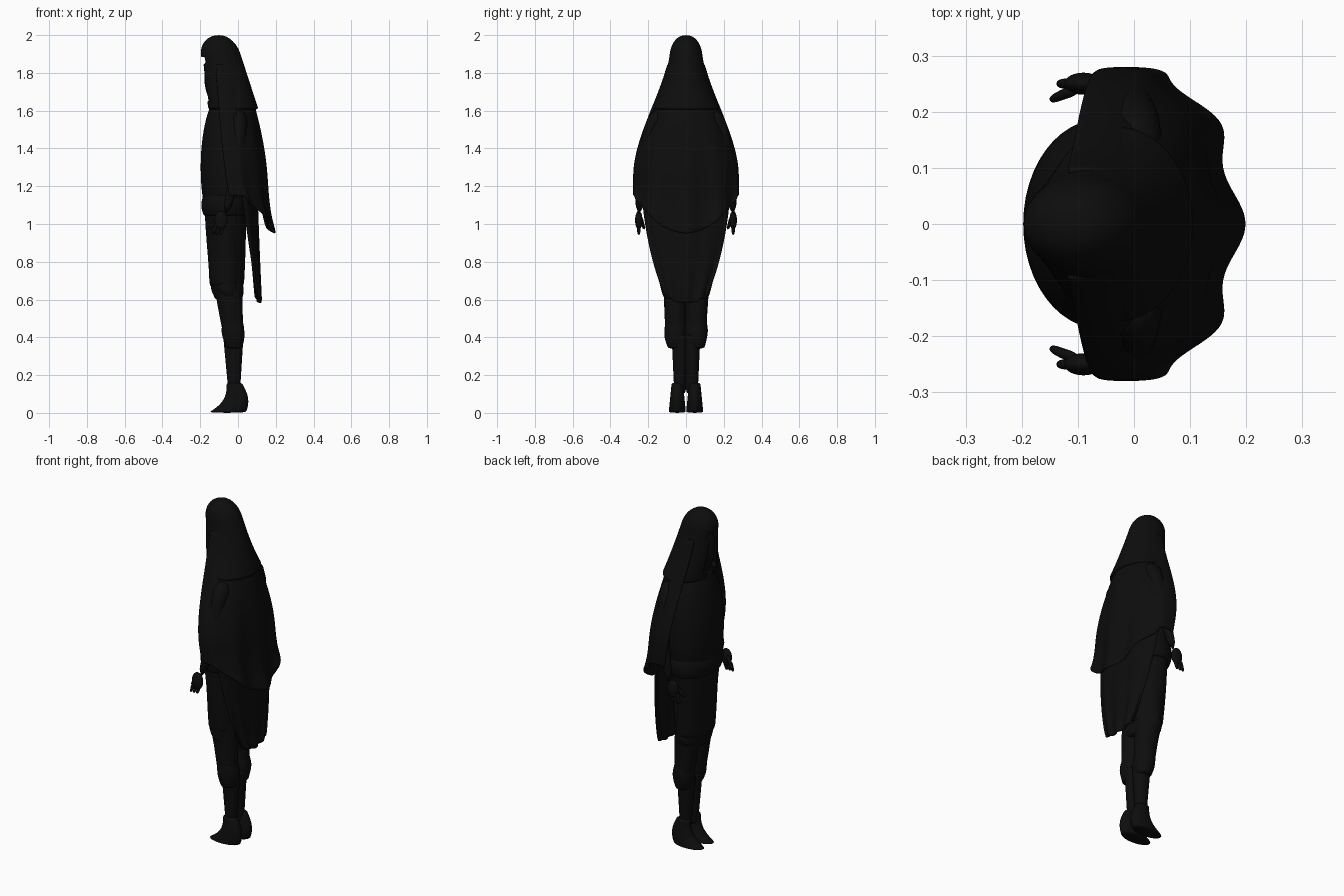
import bpy, bmesh, math
from mathutils import Vector
from math import sin, cos, sqrt, pi, radians

cube = bpy.data.objects.get("Cube")
if cube:
    bpy.data.objects.remove(cube, do_unlink=True)

black = bpy.data.materials.new("soft_black")
black.use_nodes = True
black.diffuse_color = (0.004, 0.004, 0.004, 1)
black.node_tree.nodes["Principled BSDF"].inputs["Base Color"].default_value = black.diffuse_color


def finish(name, bm, thickness=0):
    bmesh.ops.recalc_face_normals(bm, faces=bm.faces)
    mesh = bpy.data.meshes.new(name)
    bm.to_mesh(mesh)
    bm.free()
    mesh.materials.append(black)
    mesh.shade_smooth()
    part = bpy.data.objects.new(name, mesh)
    bpy.context.collection.objects.link(part)
    if thickness:
        shell = part.modifiers.new("thickness", "SOLIDIFY")
        shell.thickness = thickness
        shell.offset = -1
    smooth = part.modifiers.new("smooth", "SUBSURF")
    smooth.levels = smooth.render_levels = 1


def skin(bm, rows, closed=True):
    """Join rows of points with quads, capping closed tubes."""
    rows = [[bm.verts.new(point) for point in row] for row in rows]
    for low, high in zip(rows, rows[1:]):
        count = len(low)
        for i in range(count if closed else count - 1):
            j = (i + 1) % count
            bm.faces.new((low[i], low[j], high[j], high[i]))
    if closed:
        bm.faces.new(rows[0])
        bm.faces.new(rows[-1])
    return bm


def loft(bottom, top, shape, y=0, steps=14, sides=32, fold=0):
    """Stack ovals; shape(u) gives front x, back x and half width."""
    rows = []
    for step in range(steps + 1):
        u = step / steps
        z = bottom + (top - bottom) * u
        front, back, width = shape(u)
        row = []
        for i in range(sides):
            angle = math.tau * i / sides
            ripple = 1 + fold * sin(5 * angle + 9 * u)
            row.append(((front + back) / 2 + cos(angle) * ripple * (back - front) / 2,
                        y + sin(angle) * ripple * width, z))
        rows.append(row)
    return skin(bmesh.new(), rows)


def taper(start, end, bulge=0):
    """Blend two ovals, swelling in the middle."""
    def shape(u):
        front, back, width = (a + (b - a) * u for a, b in zip(start, end))
        swell = bulge * sin(pi * u)
        return front - swell, back + swell, width + swell
    return shape


def drape(name, top, bottom, shape, spread, lift, ripple):
    """Open cloth behind the body; shape(u) gives centre x, back x and half width."""
    steps, sides, rows = 18, 48, []
    for step in range(steps + 1):
        u = step / steps
        centre, back, width = shape(u)
        row = []
        for i in range(sides + 1):
            angle = radians(spread) * (2 * i / sides - 1)
            x = centre + (back - centre) * cos(angle) + ripple * u * u * cos(9 * angle)
            z = top + (bottom - top) * u + lift * u ** 4 * sin(angle) ** 2
            row.append((x, width * sin(angle), z))
        rows.append(row)
    finish(name, skin(bmesh.new(), rows, False), 0.015)


def tube(name, points, thick, thin, sides=12):
    rows = []
    points = [Vector(point) for point in points]
    last = len(points) - 1
    for k, point in enumerate(points):
        along = points[min(k + 1, last)] - points[max(k - 1, 0)]
        turn = along.to_track_quat("Z", "Y")
        radius = thick + (thin - thick) * k / last
        rows.append([point + turn @ Vector((cos(math.tau * i / sides), sin(math.tau * i / sides), 0)) * radius
                     for i in range(sides)])
    finish(name, skin(bmesh.new(), rows))


def ellipsoid(name, centre, radii):
    bm = bmesh.new()
    bmesh.ops.create_uvsphere(bm, u_segments=24, v_segments=16, radius=1)
    bmesh.ops.scale(bm, vec=radii, verts=bm.verts)
    bmesh.ops.translate(bm, vec=centre, verts=bm.verts)
    finish(name, bm)


# Profile rules for the hood, cloths and shoes
def hood_shape(u):
    down = 1.01 - u
    dome = sqrt(1 - (1 - min(1, 4 * down)) ** 2)
    front = -0.1 - 0.1 * dome + 0.04 * down ** 2
    return front, -0.1 + 0.08 * dome + 0.13 * down, 0.08 * dome + 0.1 * down ** 2


def mantle_shape(u):
    swell = sin(pi / 2 * min(1, 1.4 * u))
    return 0.1 * (u - 1), 0.02 + 0.13 * swell + 0.04 * u ** 8, 0.1 + 0.18 * swell ** 1.3


def cape_shape(u):
    return 0.1 * u, 0.1 + 0.02 * u, 0.24 - 0.13 * u * u


def shoe_shape(u):
    down = 1 - u
    return -0.06 - 0.1 * down ** 3, 0.02 + 0.035 * sin(pi * 0.8 * down), 0.03 + 0.016 * down


# Torso, gathered tunic skirt and sash
ellipsoid("torso", (-0.06, 0, 1.3), (0.14, 0.19, 0.42))
finish("tunic_skirt", loft(0.65, 1.3, taper((-0.15, 0.03, 0.13), (-0.19, 0.06, 0.18)), fold=0.02))
finish("skirt_gather", loft(0.6, 0.7, taper((-0.12, 0.02, 0.11), (-0.14, 0.02, 0.13), 0.01), fold=0.02))
finish("waist_sash", loft(1.04, 1.16, taper((-0.18, 0.05, 0.17), (-0.18, 0.05, 0.17), 0.015)))

# Head inside a hood with an open face
ellipsoid("head", (-0.09, 0, 1.78), (0.09, 0.07, 0.17))
hood = loft(1.6, 2, hood_shape, steps=24)
opening = []
for face in hood.faces:
    middle = face.calc_center_median()
    if len(face.verts) == 4 and middle.x < -0.1 and abs(middle.y) < 0.045 and middle.z < 1.88:
        opening.append(face)
bmesh.ops.delete(hood, geom=opening, context="FACES")
finish("hood", hood, 0.008)

# Upper mantle with a flared hem over a longer cape
drape("upper_mantle", 1.85, 0.95, mantle_shape, 100, 0.2, 0.015)
drape("long_cape", 1.3, 0.58, cape_shape, 90, 0.03, 0.008)

for side, s in (("left", -1), ("right", 1)):
    # Arm, hand and fingers
    tube(side + "_arm", [(0, s * 0.12, 1.6), (0, s * 0.19, 1.5), (0, s * 0.23, 1.3), (-0.07, s * 0.25, 1.04)],
         0.06, 0.025)
    ellipsoid(side + "_palm", (-0.09, s * 0.25, 1.02), (0.035, 0.02, 0.05))
    for k in range(3):
        x = -0.075 - k * 0.02
        tube(f"{side}_finger_{k + 1}", [(x, s * 0.25, 1), (x - 0.01, s * 0.25, 0.97), (x - 0.02, s * 0.25, 0.94)],
             0.012, 0.008, 8)
    tube(side + "_thumb", [(-0.1, s * 0.24, 1.04), (-0.13, s * 0.23, 1), (-0.15, s * 0.22, 0.97)], 0.012, 0.008, 8)

    # Gathered trouser leg, calf and pointed shoe
    finish(side + "_trouser_leg", loft(0.36, 0.75, taper((-0.07, 0.03, 0.05), (-0.14, 0.02, 0.07)),
                                       s * 0.055, fold=0.02))
    finish(side + "_trouser_cuff", loft(0.34, 0.5, taper((-0.06, 0.02, 0.04), (-0.08, 0.02, 0.05), 0.015),
                                        s * 0.055, fold=0.02))
    finish(side + "_calf", loft(0.1, 0.42, taper((-0.05, 0.01, 0.03), (-0.08, 0.03, 0.045)), s * 0.032))
    finish(side + "_shoe", loft(0, 0.16, shoe_shape, s * 0.046))
